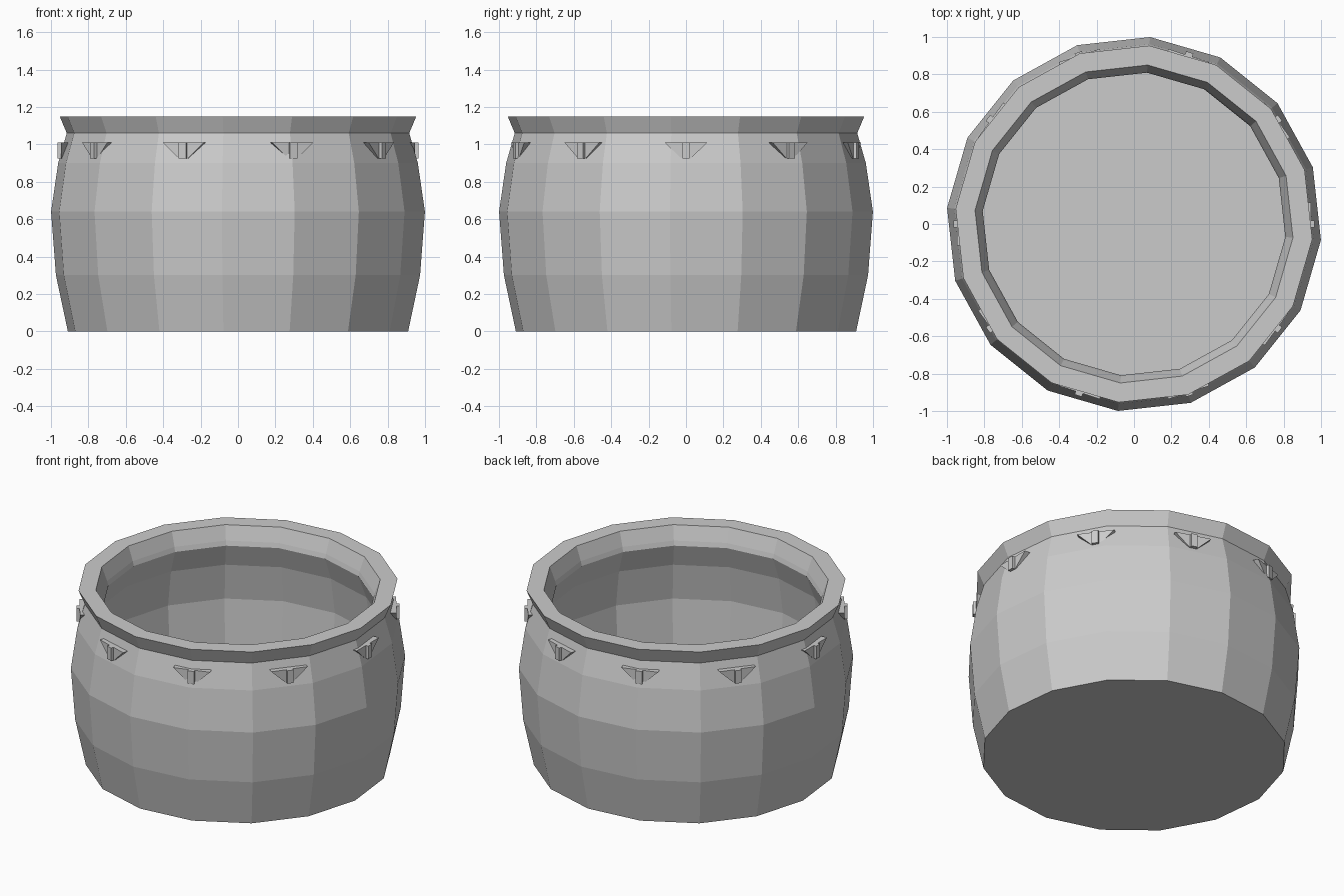
import bpy, bmesh, math
from mathutils import Matrix

if "Cube" in bpy.data.objects:
    bpy.data.objects.remove(bpy.data.objects["Cube"])

SIDES = 16
TURN = math.radians(-4.9)

grey = bpy.data.materials.new("plain grey")
grey.diffuse_color = (0.6, 0.6, 0.6, 1)
grey.use_nodes = True
grey.node_tree.nodes["Principled BSDF"].inputs["Base Color"].default_value = grey.diffuse_color


def finish(bm, name):
    bmesh.ops.recalc_face_normals(bm, faces=bm.faces[:])
    me = bpy.data.meshes.new(name)
    bm.to_mesh(me)
    bm.free()
    me.materials.append(grey)
    ob = bpy.data.objects.new(name, me)
    bpy.context.collection.objects.link(ob)
    return ob


# Pot: outer wall, flared rim, inner wall and floor as one turned profile
profile = [(0.913, 0), (0.977, 0.30), (1.003, 0.64), (0.965, 0.90), (0.919, 1.06),
           (0.957, 1.15), (0.853, 1.15), (0.82, 1.06), (0.812, 1.03),
           (0.865, 0.88), (0.902, 0.64), (0.878, 0.31), (0.835, 0.10)]
bm = bmesh.new()
rings = []
for r, z in profile:
    rings.append([bm.verts.new((r * math.cos(TURN + 2 * math.pi * i / SIDES),
                                r * math.sin(TURN + 2 * math.pi * i / SIDES), z))
                  for i in range(SIDES)])
for a, b in zip(rings, rings[1:]):
    for i in range(SIDES):
        j = (i + 1) % SIDES
        bm.faces.new((a[i], a[j], b[j], b[i]))
bm.faces.new(rings[0])
bm.faces.new(rings[-1])
finish(bm, "pot")


# Lugs: a small upright stub on a tapered plate, ten around the shoulder
def block(bm, r0, r1, z0, z1, half_bottom, half_top, rot):
    vs = []
    for z, h in ((z0, half_bottom), (z1, half_top)):
        vs.append([bm.verts.new(rot @ p) for p in
                   (Matrix.Translation((r, y, z)).translation
                    for r, y in ((r0, -h), (r1, -h), (r1, h), (r0, h)))])
    lo, hi = vs
    bm.faces.new(lo)
    bm.faces.new(hi)
    for i in range(4):
        j = (i + 1) % 4
        bm.faces.new((lo[i], lo[j], hi[j], hi[i]))


for k in range(10):
    rot = Matrix.Rotation(k * math.pi / 5, 3, 'Z')
    bm = bmesh.new()
    block(bm, 0.86, 0.965, 0.925, 1.01, 0.02, 0.02, rot)
    block(bm, 0.86, 0.947, 0.925, 1.01, 0.025, 0.115, rot)
    finish(bm, "lug_%d" % (k + 1))
